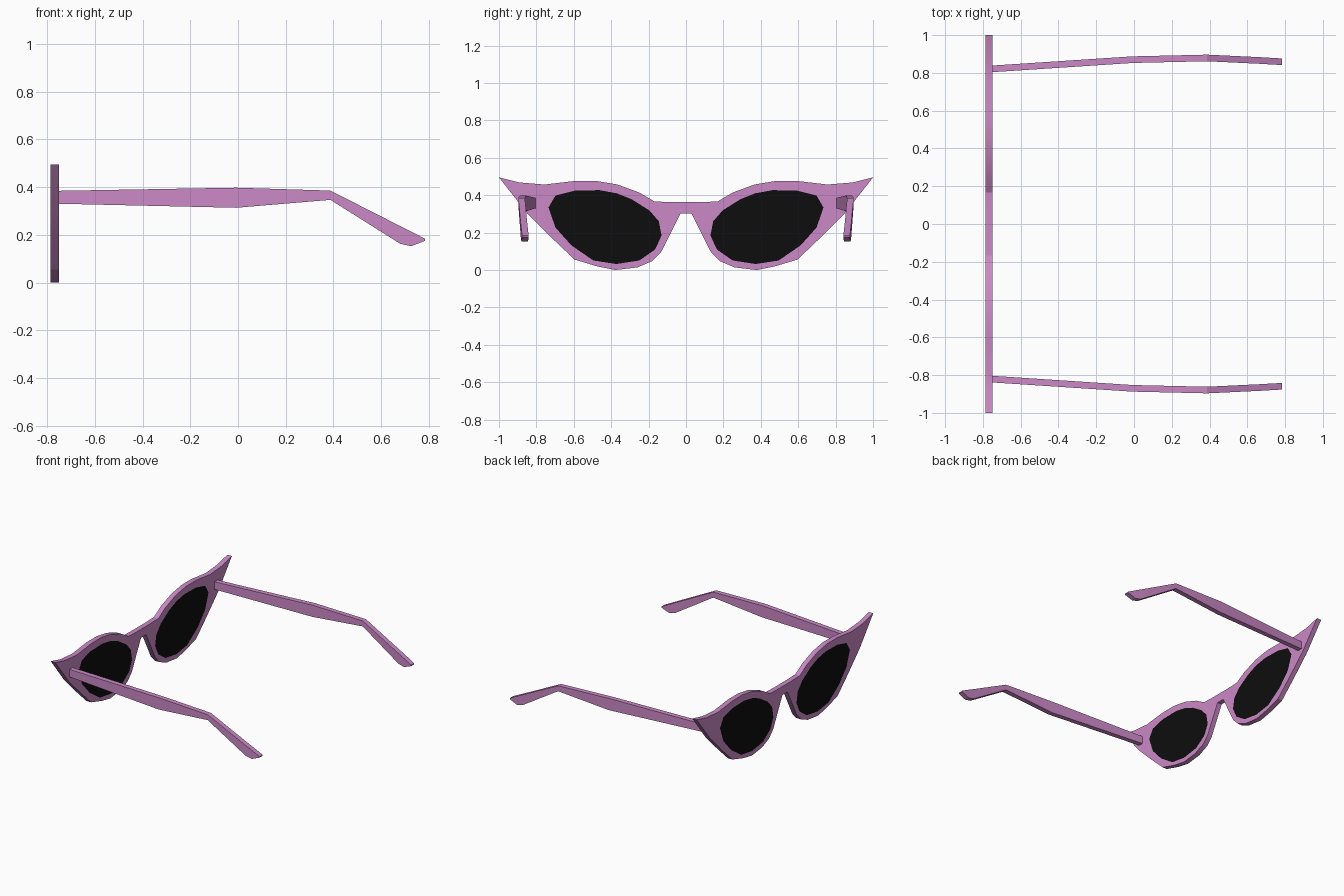
import bpy, bmesh, math

if "Cube" in bpy.data.objects:
    bpy.data.objects.remove(bpy.data.objects["Cube"])

def material(name, rgb):
    m = bpy.data.materials.new(name)
    m.diffuse_color = (*rgb, 1)
    m.use_nodes = True
    m.node_tree.nodes["Principled BSDF"].inputs["Base Color"].default_value = m.diffuse_color
    return m

PINK = material("orchid plastic", (0.60, 0.25, 0.57))
BLACK = material("black lens", (0.004, 0.004, 0.004))

def finish(name, bm, mats):
    bmesh.ops.recalc_face_normals(bm, faces=bm.faces[:])
    me = bpy.data.meshes.new(name)
    bm.to_mesh(me)
    bm.free()
    ob = bpy.data.objects.new(name, me)
    bpy.context.collection.objects.link(ob)
    for m in mats:
        me.materials.append(m)
    bpy.context.view_layer.objects.active = ob
    ob.select_set(True)
    bpy.ops.object.shade_smooth_by_angle(angle=math.radians(25))
    ob.select_set(False)
    return ob

# Half outline of the cat-eye frame (y, z): bridge top, wing tip, rim bottom, bridge underside
half = [(.06, .363), (.168, .366), (.249, .414), (.366, .457), (.479, .476), (.596, .476),
        (.757, .457), (.89, .468), (1, .495), (.848, .302), (.714, .168), (.596, .056),
        (.473, .019), (.377, .002), (.259, .014), (.18, .048), (.132, .098), (.029, .302)]
half = [(y, z if z > .003 else 0) for y, z in half]
lens = [(.735, .334), (.698, .398), (.596, .424), (.463, .427), (.37, .410), (.29, .378),
        (.195, .318), (.145, .26), (.131, .184), (.165, .11), (.249, .051), (.372, .032),
        (.495, .051), (.612, .131), (.698, .227)]

# Front frame with flush lenses
bm = bmesh.new()
X0, THICK = -.785, .036

def loop(points):
    vs = [bm.verts.new((X0, y, z)) for y, z in points]
    es = [bm.edges.new((vs[i - 1], vs[i])) for i in range(len(vs))]
    return vs, es

_, edges = loop(half + [(-y, z) for y, z in reversed(half)])
lens_loops = []
for s in (1, -1):
    vs, es = loop([(s * y, z) for y, z in lens])
    lens_loops.append(vs)
    edges += es
bmesh.ops.triangle_fill(bm, edges=edges, use_beauty=True, normal=(1, 0, 0))
for vs in lens_loops:
    f = bm.faces.new(vs)
    f.material_index = 1
bmesh.ops.recalc_face_normals(bm, faces=bm.faces[:])
front_faces = bm.faces[:]
dup = bmesh.ops.extrude_face_region(bm, geom=front_faces, use_keep_orig=True)
bmesh.ops.translate(bm, vec=(THICK, 0, 0),
                    verts=[g for g in dup["geom"] if isinstance(g, bmesh.types.BMVert)])
for f in bm.faces:      # side walls are plastic
    if abs(f.normal.x) < .5 and f.calc_center_median().x > X0 + .01 \
            and f.calc_center_median().x < X0 + THICK - .01:
        f.material_index = 0
finish("front_frame", bm, [PINK, BLACK])

# Temple arms: (x, top z, bottom z, centre y), with a bent ear hook
sections = [(-.755, .385, .331, .821), (-.008, .398, .314, .870), (.387, .386, .347, .879),
            (.68, .237, .163, .865), (.726, .214, .153, .862), (.784, .184, .176, .859)]
W = .0175
for name, s in (("left_temple", 1), ("right_temple", -1)):
    bm = bmesh.new()
    rings = [[bm.verts.new((x, s * (y + d), z)) for d, z in
              ((-W, top), (W, top), (W, bot), (-W, bot))] for x, top, bot, y in sections]
    for a, b in zip(rings, rings[1:]):
        for i in range(4):
            bm.faces.new((a[i - 1], a[i], b[i], b[i - 1]))
    bm.faces.new(rings[0])
    bm.faces.new(rings[-1])
    finish(name, bm, [PINK])
